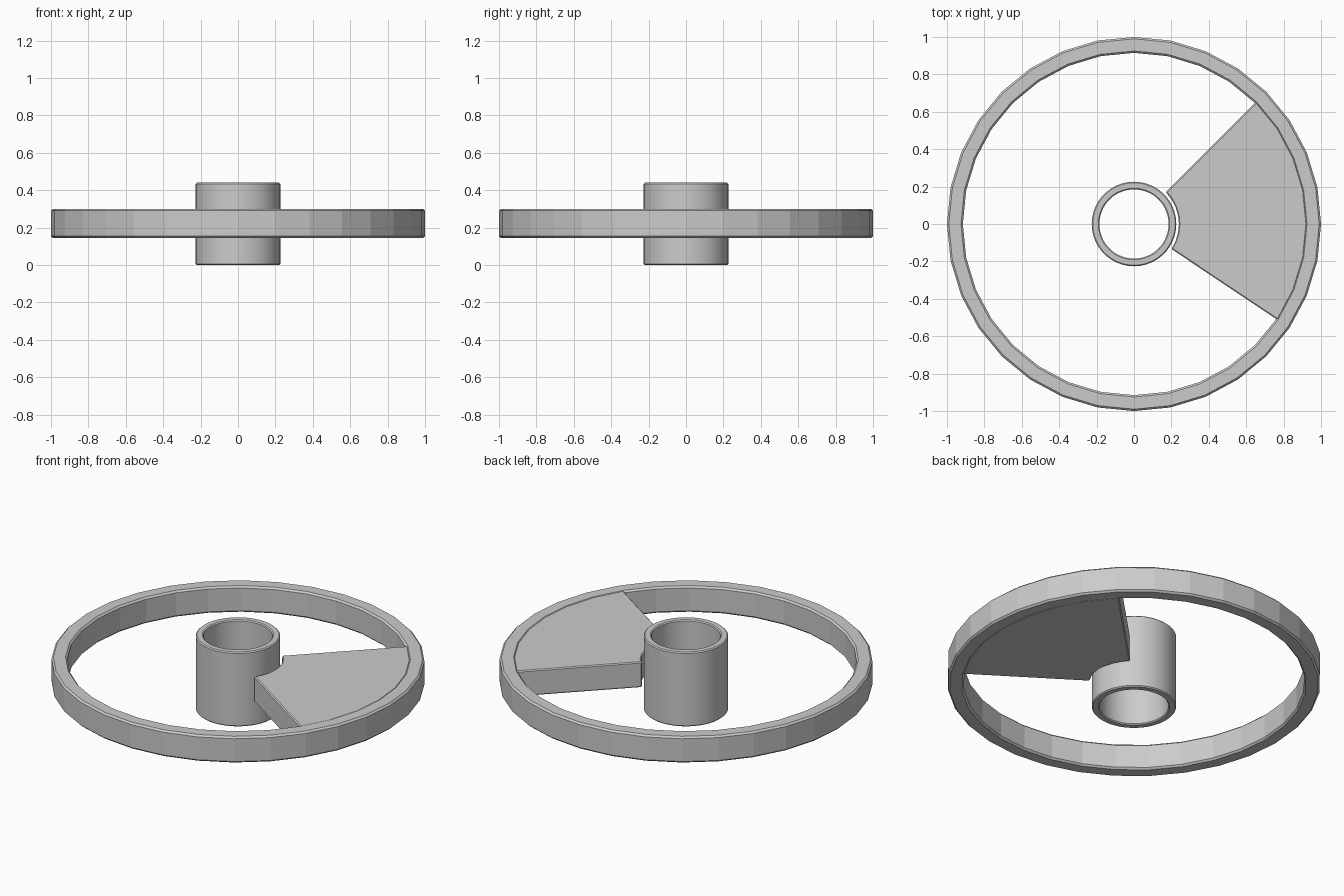
import bpy, bmesh
from math import cos, sin, radians, tau

if "Cube" in bpy.data.objects:
    bpy.data.objects.remove(bpy.data.objects["Cube"])


def make(name, verts, faces, smooth=None):
    mesh = bpy.data.meshes.new(name)
    mesh.from_pydata(verts, [], faces)
    bm = bmesh.new()
    bm.from_mesh(mesh)
    bmesh.ops.recalc_face_normals(bm, faces=bm.faces)
    bm.to_mesh(mesh)
    bm.free()
    ob = bpy.data.objects.new(name, mesh)
    bpy.context.collection.objects.link(ob)
    if smooth:
        bpy.context.view_layer.objects.active = ob
        ob.select_set(True)
        bpy.ops.object.shade_smooth_by_angle(angle=radians(smooth))
        ob.select_set(False)
    return ob


def ring(name, r_in, r_out, z0, z1, b, sides, smooth=None):
    # closed rectangular section with chamfered corners, spun about z
    prof = [(r_in + b, z0), (r_out - b, z0), (r_out, z0 + b), (r_out, z1 - b),
            (r_out - b, z1), (r_in + b, z1), (r_in, z1 - b), (r_in, z0 + b)]
    n = len(prof)
    verts = [(r * cos(tau * i / sides), r * sin(tau * i / sides), z)
             for i in range(sides) for r, z in prof]
    faces = [(i * n + j, i * n + (j + 1) % n,
              (i + 1) % sides * n + (j + 1) % n, (i + 1) % sides * n + j)
             for i in range(sides) for j in range(n)]
    return make(name, verts, faces, smooth)


# outer rim and central hub tube
ring("rim", 0.915, 1.0, 0.145, 0.30, 0.01, 32)
ring("hub", 0.185, 0.226, 0.0, 0.44, 0.006, 64, 30)

# wedge-shaped web between hub and rim
step, segs, start = 11.25, 7, -33.75
angles = [radians(start + step * i) for i in range(segs + 1)]
outline = [(0.925 * cos(a), 0.925 * sin(a)) for a in angles]
outline += [(0.24 * cos(a), 0.24 * sin(a)) for a in reversed(angles)]
n, k = len(outline), segs + 1
verts = [(x, y, z) for z in (0.147, 0.298) for x, y in outline]
faces = [(i, (i + 1) % n, n + (i + 1) % n, n + i) for i in range(n)]
for o in (0, n):
    faces += [(o + i, o + i + 1, o + n - 2 - i, o + n - 1 - i) for i in range(k - 1)]
web = make("wedge_web", verts, faces)
bevel = web.modifiers.new("edge_bevel", 'BEVEL')
bevel.width = 0.006
bevel.segments = 1
bevel.limit_method = 'ANGLE'
